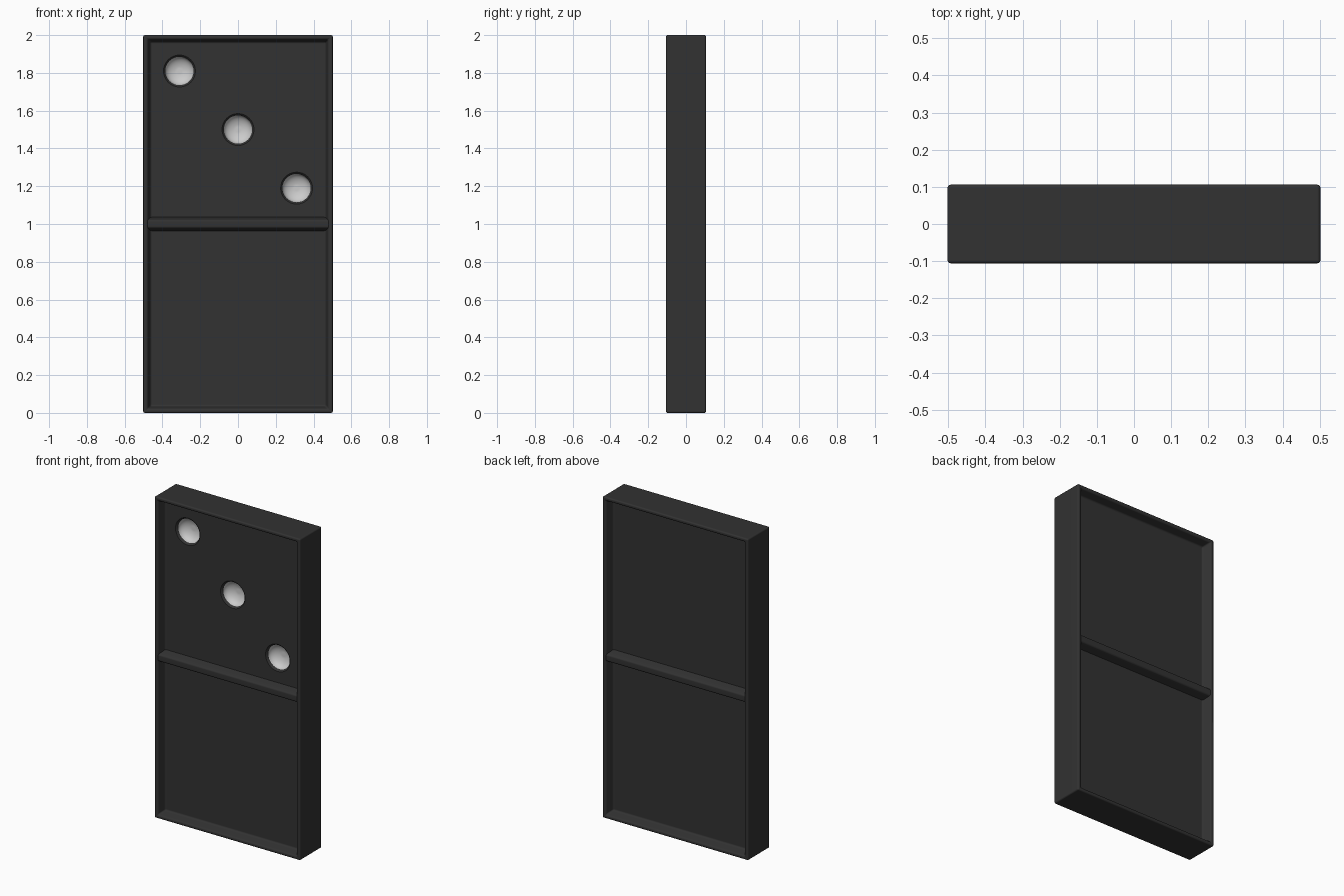
import bpy, bmesh, math

if "Cube" in bpy.data.objects:
    bpy.data.objects.remove(bpy.data.objects["Cube"])

HALF_W = 0.502      # half width
HALF_D = 0.106      # half thickness
DEPTH = 0.055       # recess depth on both faces
FLOOR = HALF_D - DEPTH


def material(name, v):
    m = bpy.data.materials.new(name)
    m.diffuse_color = (v, v, v, 1)
    m.use_nodes = True
    m.node_tree.nodes["Principled BSDF"].inputs["Base Color"].default_value = m.diffuse_color
    return m


black = material("black", 0.032)
white = material("white", 0.8)


def make_object(name, bm, mats):
    bmesh.ops.recalc_face_normals(bm, faces=bm.faces[:])
    me = bpy.data.meshes.new(name)
    bm.to_mesh(me)
    bm.free()
    for m in mats:
        me.materials.append(m)
    ob = bpy.data.objects.new(name, me)
    bpy.context.collection.objects.link(ob)
    return ob


def loft(bm, loops, white_from=None):
    """Skin a list of vertex loops and cap both ends."""
    n = len(loops[0])
    for k, (a, b) in enumerate(zip(loops, loops[1:])):
        for i in range(n):
            j = (i + 1) % n
            f = bm.faces.new((a[i], a[j], b[j], b[i]))
            f.material_index = int(white_from is not None and k >= white_from)
    bm.faces.new(loops[0])
    bm.faces.new(loops[-1]).material_index = int(white_from is not None)


def taper_box(name, rings, mats=(black,)):
    """Loft of rectangles in XZ; each ring is (y, half_x, half_z), centred on z = 1."""
    bm = bmesh.new()
    loft(bm, [[bm.verts.new((sx * hx, y, 1 + sz * hz))
               for sx, sz in ((-1, -1), (1, -1), (1, 1), (-1, 1))]
              for y, hx, hz in rings])
    return make_object(name, bm, mats)


def subtract(ob, cutter):
    mod = ob.modifiers.new("cut", 'BOOLEAN')
    mod.operation = 'DIFFERENCE'
    mod.solver = 'EXACT'
    mod.object = cutter
    cutter.hide_render = True


def bevel(ob, width):
    mod = ob.modifiers.new("bevel", 'BEVEL')
    mod.width = width
    mod.segments = 3
    mod.limit_method = 'ANGLE'
    mod.angle_limit = math.radians(20)


# tile body with a sunken panel on front and back
body = taper_box("tile_body", [(-HALF_D, HALF_W, 1.0), (HALF_D, HALF_W, 1.0)], (black, white))
for side, label in ((-1, "front"), (1, "back")):
    cutter = taper_box(label + "_recess_cutter",
                       [(side * (HALF_D + 0.03), 0.484, 0.982),
                        (side * HALF_D, 0.478, 0.978),
                        (side * FLOOR, 0.464, 0.964)])
    subtract(body, cutter)
    # dividing ridge across the middle of the panel
    ridge = taper_box(label + "_ridge",
                      [(side * (FLOOR - 0.02), 0.485, 0.036),
                       (side * FLOOR, 0.485, 0.036),
                       (side * (HALF_D - 0.003), 0.485, 0.021)])
    bevel(ridge, 0.009)
bevel(body, 0.009)

# three dimples on the upper front half: dark rounded lip, white bowl
bm = bmesh.new()
profile = [(0.09, -0.03), (0.086, -0.001), (0.079, 0.004), (0.075, 0.014)]
profile += [(0.075 * math.cos(t), 0.014 + 0.045 * math.sin(t))
            for t in (math.radians(10 * i) for i in range(1, 9))]
for k in (-1, 0, 1):
    loft(bm, [[bm.verts.new((0.31 * k + r * math.cos(a), d - FLOOR,
                             1.5 - 0.31 * k + r * math.sin(a)))
               for a in (math.tau * i / 32 for i in range(32))]
              for r, d in profile], white_from=3)
pips = make_object("pip_cutter", bm, (black, white))
subtract(body, pips)

# bake modifiers, remove cutters
dg = bpy.context.evaluated_depsgraph_get()
for ob in [o for o in bpy.data.objects if not o.hide_render]:
    me = bpy.data.meshes.new_from_object(ob.evaluated_get(dg))
    ob.modifiers.clear()
    ob.data = me
for ob in [o for o in bpy.data.objects if o.hide_render]:
    bpy.data.objects.remove(ob)

# smooth shading with flat broad faces
for ob in bpy.data.objects:
    bpy.context.view_layer.objects.active = ob
    ob.select_set(True)
bpy.ops.object.shade_smooth_by_angle(angle=math.radians(35))
for ob in bpy.data.objects:
    ob.modifiers.new("flat_faces", 'WEIGHTED_NORMAL').keep_sharp = True
